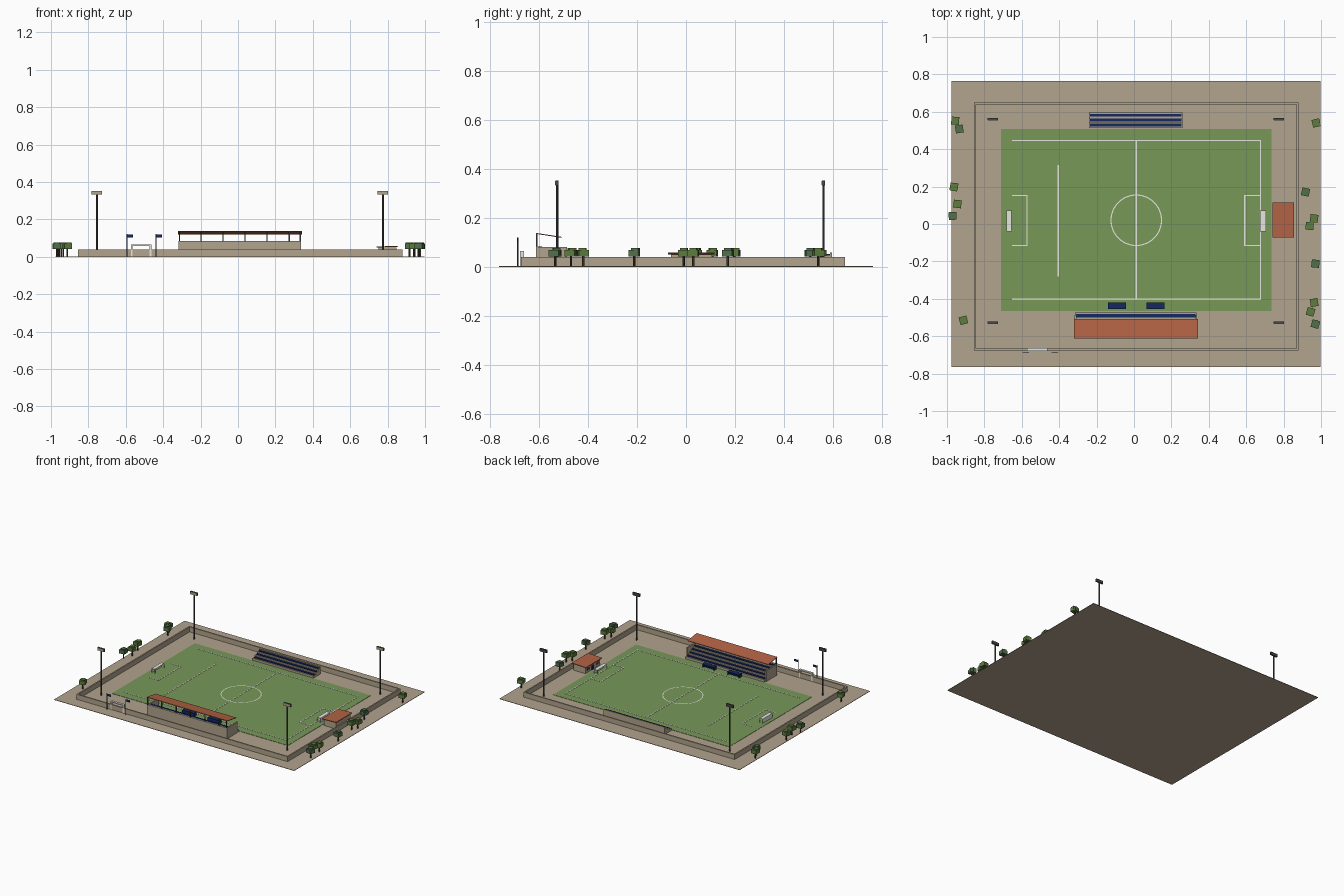
import bpy, bmesh, math, random
from mathutils import Matrix, Vector

if "Cube" in bpy.data.objects:
    bpy.data.objects.remove(bpy.data.objects["Cube"])
random.seed(4)

def lin(c):
    c /= 255
    return c / 12.92 if c <= 0.04045 else ((c + 0.055) / 1.055) ** 2.4

def mat(name, r, g, b):
    m = bpy.data.materials.new(name)
    m.diffuse_color = (lin(r), lin(g), lin(b), 1)
    m.use_nodes = True
    m.node_tree.nodes["Principled BSDF"].inputs["Base Color"].default_value = m.diffuse_color
    return m

TAN = mat("sandy concrete", 178, 164, 142)
GRASS = mat("grass green", 120, 152, 88)
WHITE = mat("line white", 232, 232, 226)
RUST = mat("rust roof", 178, 98, 68)
NAVY = mat("navy blue", 20, 40, 95)
DARK = mat("dark steel", 72, 72, 74)
LEAF = mat("leaf green", 92, 124, 62)
LEAF2 = mat("deep leaf green", 80, 112, 74)
BARK = mat("bark brown", 78, 62, 48)

def finish(name, bm, m):
    me = bpy.data.meshes.new(name)
    bm.to_mesh(me)
    bm.free()
    me.materials.append(m)
    ob = bpy.data.objects.new(name, me)
    bpy.context.collection.objects.link(ob)
    return ob

def add_box(bm, x0, x1, y0, y1, z0, z1, rot=0):
    """One box, optionally turned about its own vertical axis."""
    c = Vector(((x0 + x1) / 2, (y0 + y1) / 2, (z0 + z1) / 2))
    M = Matrix.Translation(c) @ Matrix.Rotation(rot, 4, 'Z') @ Matrix.Diagonal((x1 - x0, y1 - y0, z1 - z0, 1))
    bmesh.ops.create_cube(bm, size=1, matrix=M)

def boxes(name, m, *dims):
    bm = bmesh.new()
    for d in dims:
        add_box(bm, *d)
    return finish(name, bm, m)

def pole(name, m, x, y, z0, z1, r, n=6):
    bm = bmesh.new()
    bmesh.ops.create_cone(bm, cap_ends=True, segments=n, radius1=r, radius2=r, depth=z1 - z0,
                          matrix=Matrix.Translation((x, y, (z0 + z1) / 2)))
    return finish(name, bm, m)

def extrude_x(name, m, profile, x0, x1):
    """Extrude a (y, z) outline along x."""
    bm = bmesh.new()
    f = bm.faces.new([bm.verts.new((x0, y, z)) for y, z in profile])
    r = bmesh.ops.extrude_face_region(bm, geom=[f])
    bmesh.ops.translate(bm, vec=(x1 - x0, 0, 0), verts=[v for v in r["geom"] if isinstance(v, bmesh.types.BMVert)])
    bmesh.ops.recalc_face_normals(bm, faces=bm.faces)
    return finish(name, bm, m)

def terrace(name, x0, x1, y_front, depth, z_first, rise, rows):
    """Stepped stand climbing away from the pitch, with a bench on each step."""
    prof = [(y_front, 0.002)]
    for i in range(rows):
        z = z_first + i * rise
        prof += [(y_front + i * depth, z), (y_front + (i + 1) * depth, z)]
    prof.append((y_front + rows * depth, 0.002))
    extrude_x(name + "_terrace", TAN, prof, x0, x1)
    seats = []
    for i in range(rows):
        ya, yb = sorted((y_front + (i + 0.35) * depth, y_front + (i + 0.95) * depth))
        z = z_first + i * rise
        seats.append((x0 + 0.005, x1 - 0.005, ya, yb, z, z + 0.006))
    boxes(name + "_seats", NAVY, *seats)

# Ground and pitch
boxes("ground", TAN, (-0.975, 0.997, -0.765, 0.765, 0, 0.003))
boxes("pitch", GRASS, (-0.71, 0.735, -0.465, 0.508, 0.002, 0.005))

# Pitch markings
def line(x0, x1, y0, y1, w=0.003):
    return (x0 - w, x1 + w, y0 - w, y1 + w, 0.0045, 0.0065)
marks = [line(-0.65, 0.677, 0.447, 0.447), line(-0.65, 0.677, -0.402, -0.402),
         line(0.677, 0.677, -0.402, 0.447), line(-0.405, -0.405, -0.278, 0.313),
         line(0.012, 0.012, -0.402, 0.447)]
for goal_x, box_x in ((-0.65, -0.573), (0.677, 0.592)):
    a, b = sorted((goal_x, box_x))
    marks += [line(a, b, 0.153, 0.153), line(a, b, -0.115, -0.115), line(box_x, box_x, -0.115, 0.153)]
boxes("pitch_lines", WHITE, *marks)
bm = bmesh.new()
N = 48
rings = [[bm.verts.new((0.012 + r * math.cos(2 * math.pi * i / N), 0.02 + r * math.sin(2 * math.pi * i / N), 0.0065))
          for i in range(N)] for r in (0.132, 0.138)]
for i in range(N):
    j = (i + 1) % N
    bm.faces.new((rings[0][i], rings[1][i], rings[1][j], rings[0][j]))
finish("centre_circle", bm, WHITE)

# Perimeter wall
boxes("perimeter_wall", TAN,
      (-0.855, 0.88, -0.675, -0.665, 0.002, 0.04), (-0.855, 0.88, 0.64, 0.65, 0.002, 0.04),
      (-0.855, -0.845, -0.67, 0.645, 0.002, 0.04), (0.87, 0.88, -0.67, 0.645, 0.002, 0.04))

# Goals: posts, crossbar and a netted top and back
for side, front, back in (("left", -0.655, -0.68), ("right", 0.677, 0.704)):
    a, b = min(front, back), max(front, back)
    boxes(side + "_goal", WHITE,
          (front - .002, front + .002, -0.040, -0.036, 0.004, 0.036),
          (front - .002, front + .002, 0.069, 0.073, 0.004, 0.036),
          (a, b, -0.040, 0.073, 0.034, 0.036),
          (back - .001, back + .001, -0.040, 0.073, 0.004, 0.036))

# Far stand
terrace("far_stand", -0.24, 0.26, 0.513, 0.026, 0.018, 0.014, 3)
boxes("far_stand_back_wall", TAN, (-0.24, 0.26, 0.589, 0.597, 0.002, 0.058))

# Main stand with end walls, back posts and sloping roof
terrace("main_stand", -0.315, 0.335, -0.473, -0.0265, 0.02, 0.0145, 5)
boxes("main_stand_walls", TAN,
      (-0.318, 0.338, -0.613, -0.604, 0.002, 0.084),
      (-0.318, -0.308, -0.613, -0.487, 0.002, 0.082),
      (0.328, 0.338, -0.613, -0.487, 0.002, 0.082))
extrude_x("main_stand_roof", RUST,
          [(-0.613, 0.135), (-0.508, 0.119), (-0.508, 0.123), (-0.613, 0.139)], -0.32, 0.342)
for i in range(-1, 6):
    x = min(max(-0.198 + 0.118 * i, -0.313), 0.333)
    boxes("roof_post", DARK, (x - 0.003, x + 0.003, -0.613, -0.607, 0.08, 0.136))

# Dugouts: open towards the pitch
for x0 in (-0.14, 0.067):
    x1 = x0 + 0.096
    boxes("dugout", NAVY, (x0, x1, -0.455, -0.42, 0.027, 0.031), (x0, x1, -0.455, -0.451, 0.004, 0.029),
          (x0, x0 + 0.004, -0.455, -0.424, 0.004, 0.029), (x1 - 0.004, x1, -0.455, -0.424, 0.004, 0.029),
          (x0 + 0.006, x1 - 0.006, -0.45, -0.438, 0.004, 0.013))

# Clubhouse behind the right goal
boxes("clubhouse_walls", TAN, (0.75, 0.847, -0.062, 0.107, 0.002, 0.051))
roof = boxes("clubhouse_roof", RUST, (0.74, 0.856, -0.073, 0.116, 0.05, 0.055))
for v in roof.data.vertices:
    v.co.z += 0.004 * (v.co.x > 0.8)
boxes("clubhouse_door", NAVY, (0.748, 0.751, 0.01, 0.034, 0.003, 0.036))
boxes("clubhouse_windows", DARK, (0.748, 0.751, -0.045, -0.015, 0.02, 0.036),
      (0.748, 0.751, 0.058, 0.088, 0.02, 0.036))

# Floodlights
for x in (-0.754, 0.775):
    for y in (-0.527, 0.562):
        pole("floodlight_mast", DARK, x, y, 0.002, 0.34, 0.005)
        boxes("floodlight_head", DARK, (x - 0.028, x + 0.028, y - 0.006, y + 0.006, 0.332, 0.353))
        boxes("floodlight_lamps", TAN, (x - 0.026, x + 0.026, y - 0.008, y - 0.005, 0.334, 0.351))

# Entrance gate and flags
boxes("entrance_gate", WHITE, (-0.573, -0.564, -0.678, -0.662, 0.002, 0.066),
      (-0.472, -0.463, -0.678, -0.662, 0.002, 0.066), (-0.573, -0.463, -0.678, -0.662, 0.058, 0.066))
for x in (-0.594, -0.439):
    pole("flag_pole", DARK, x, -0.688, 0.002, 0.121, 0.0025)
    boxes("flag", NAVY, (x, x + 0.032, -0.689, -0.687, 0.103, 0.119))

# Trees: thin trunk with two overlapping boxy crowns
TREES = [(-.956, .552), (-.934, .508), (-.963, .198), (-.944, .107), (-.970, .043), (-.912, -.515),
         (.974, .54), (.917, .171), (.963, .030), (.939, -.01), (.970, -.212), (.963, -.42),
         (.944, -.47), (.970, -.535)]
for i, (x, y) in enumerate(TREES):
    pole("tree_trunk", BARK, x, y, 0.002, 0.05, 0.005)
    bm = bmesh.new()
    for s, z0, z1, d in ((0.021, 0.042, 0.070, 0.0), (0.015, 0.050, 0.077, 0.006)):
        cx, cy = x + random.uniform(-d, d), y + random.uniform(-d, d)
        add_box(bm, cx - s, cx + s, cy - s, cy + s, z0, z1, random.uniform(-0.3, 0.3))
    finish("tree_crown", bm, LEAF2 if i % 3 == 1 else LEAF)
